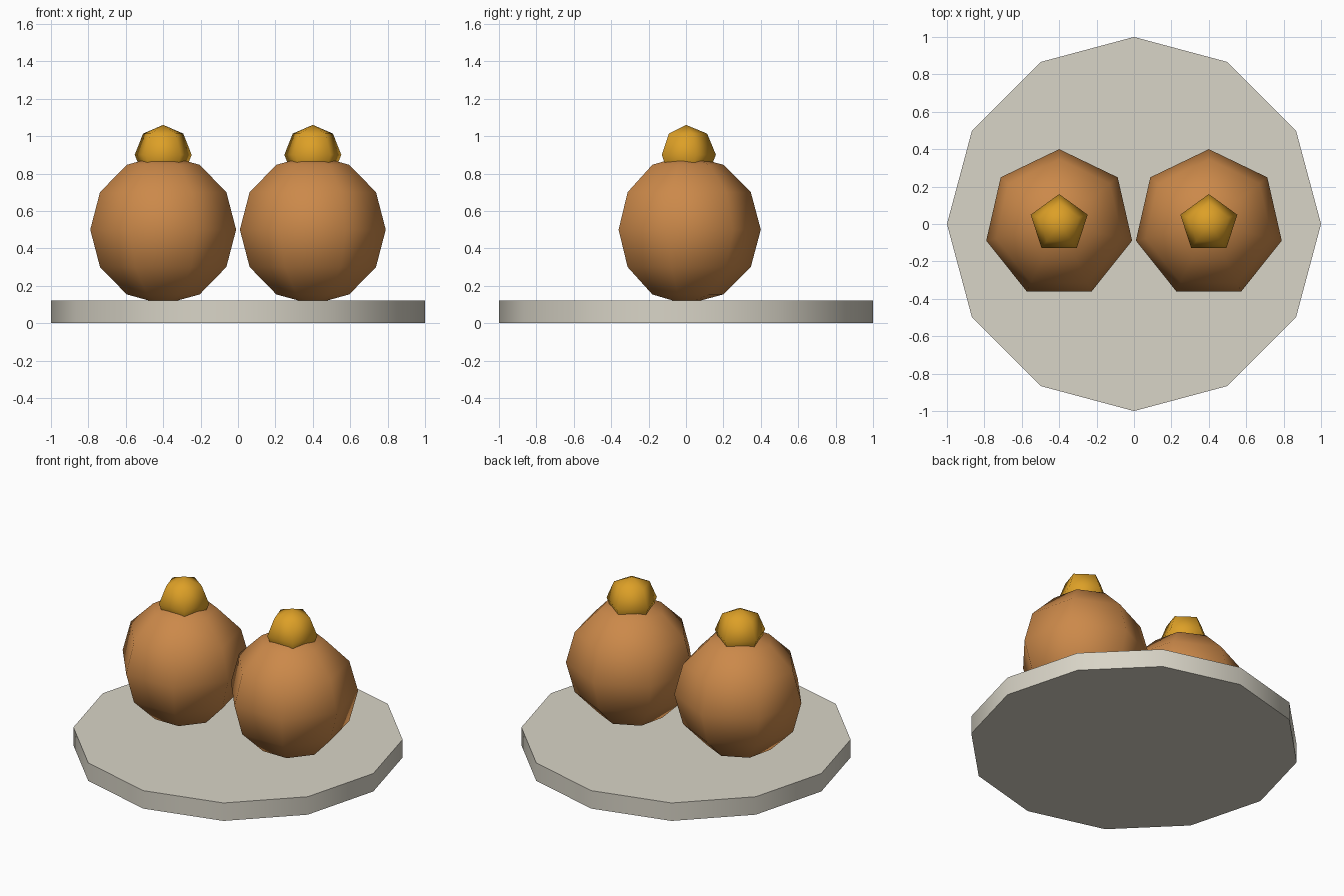
import bpy
import math

cube = bpy.data.objects.get("Cube")
if cube:
    bpy.data.objects.remove(cube, do_unlink=True)


def material(name, color):
    mat = bpy.data.materials.new(name)
    mat.use_nodes = True
    mat.diffuse_color = (*color, 1)
    mat.node_tree.nodes["Principled BSDF"].inputs["Base Color"].default_value = (*color, 1)
    return mat


def finish(name, mat):
    obj = bpy.context.object
    obj.name = obj.data.name = name
    obj.data.materials.append(mat)
    return obj


def ball(name, segments, rings, radius, x, z, mat):
    bpy.ops.mesh.primitive_uv_sphere_add(
        segments=segments, ring_count=rings, radius=radius, location=(x, 0, z))
    finish(name, mat)
    bpy.ops.object.shade_smooth()


stone = material("pale stone", (0.69, 0.66, 0.57))
brown = material("warm brown", (0.60, 0.25, 0.068))
gold = material("gold", (0.72, 0.35, 0.02))

# Twelve-sided plate with a smooth rim
bpy.ops.mesh.primitive_cylinder_add(vertices=12, radius=1, depth=0.12, location=(0, 0, 0.06))
finish("plate", stone)
bpy.ops.object.shade_smooth_by_angle(angle=math.radians(40))

# Two round buns, each with a small topping
for side, x in (("left", 0.4), ("right", -0.4)):
    ball(side + "_bun", 7, 6, 0.4, x, 0.5, brown)
    ball(side + "_topping", 5, 4, 0.16, x, 0.9, gold)
